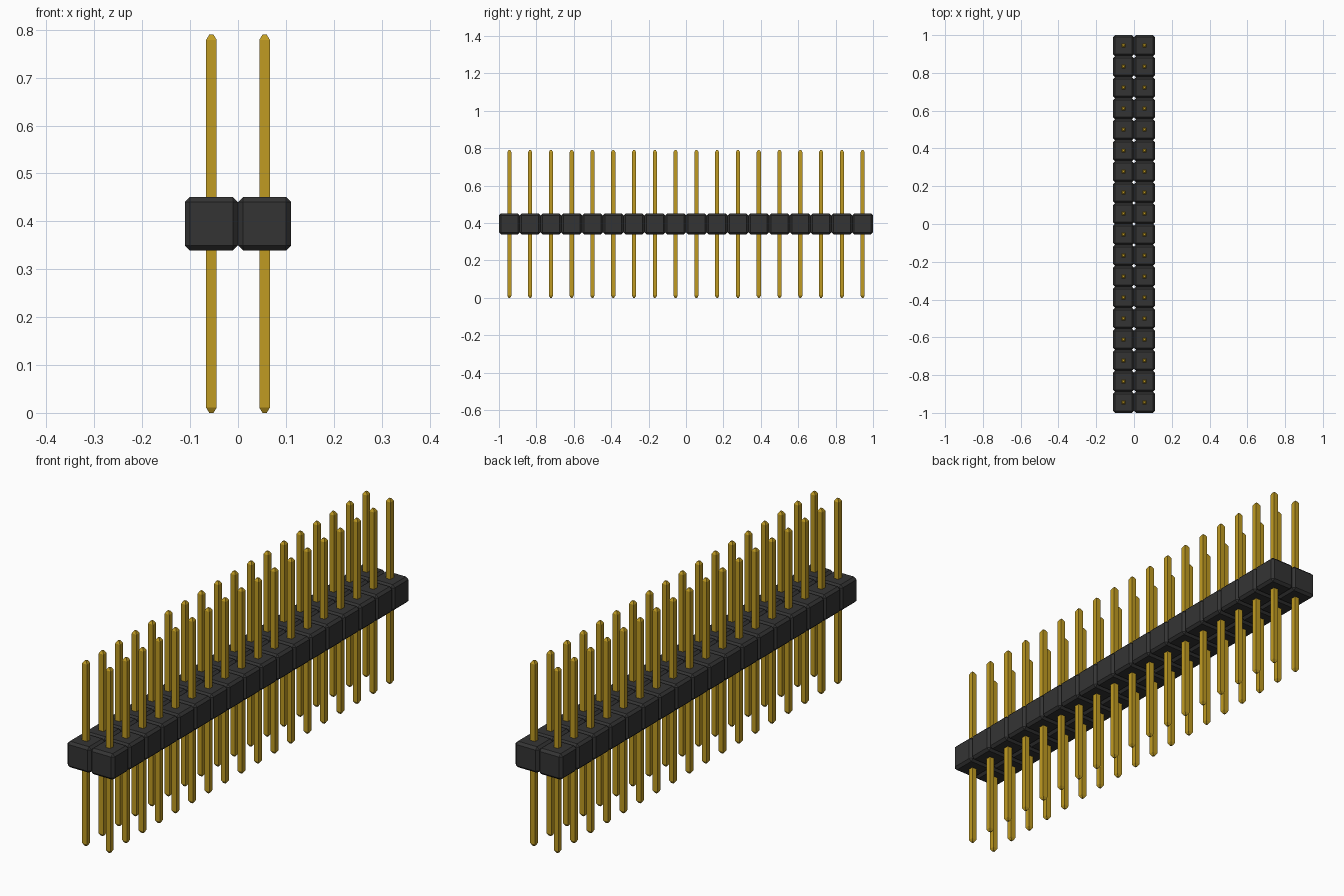
import bpy
import bmesh
from mathutils import Matrix

ROWS, COLS = 18, 2
PITCH = 2.0 / ROWS
BODY_Z = 0.395          # centre height of the plastic blocks
PIN_H = 0.79            # full pin height
PIN_W = 0.022           # pin thickness
TIP_H, TIP_W = 0.011, 0.009

cube = bpy.data.objects.get("Cube")
if cube:
    bpy.data.objects.remove(cube, do_unlink=True)


def material(name, rgb):
    mat = bpy.data.materials.new(name)
    mat.use_nodes = True
    colour = (*rgb, 1.0)
    mat.diffuse_color = colour
    mat.node_tree.nodes["Principled BSDF"].inputs["Base Color"].default_value = colour
    return mat


def add_object(name, bm, mat):
    """Make an object at the first grid cell from a bmesh."""
    mesh = bpy.data.meshes.new(name)
    bm.to_mesh(mesh)
    bm.free()
    mesh.materials.append(mat)
    obj = bpy.data.objects.new(name, mesh)
    obj.location = (-PITCH * (COLS - 1) / 2, -PITCH * (ROWS - 1) / 2, BODY_Z)
    bpy.context.collection.objects.link(obj)
    return obj


def add_grid(obj):
    """Repeat the part over the two columns and all rows."""
    for label, count, step in (("columns", COLS, (PITCH, 0, 0)),
                               ("rows", ROWS, (0, PITCH, 0))):
        arr = obj.modifiers.new(label, 'ARRAY')
        arr.count = count
        arr.use_relative_offset = False
        arr.use_constant_offset = True
        arr.constant_offset_displace = step


black = material("black plastic", (0.034, 0.034, 0.034))
gold = material("gold metal", (0.53, 0.33, 0.016))

# Plastic housing: chamfered cubes side by side
bm = bmesh.new()
bmesh.ops.create_cube(bm, size=PITCH)
housing = add_object("housing_blocks", bm, black)
chamfer = housing.modifiers.new("chamfer", 'BEVEL')
chamfer.width = 0.0105
chamfer.segments = 1
add_grid(housing)

# Square pins with a short taper at both ends
bm = bmesh.new()
bmesh.ops.create_cube(bm, size=1.0, matrix=Matrix.Diagonal(
    (PIN_W, PIN_W, PIN_H - 2 * TIP_H, 1.0)))
bm.normal_update()
for end in [f for f in bm.faces if abs(f.normal.z) > 0.9]:
    rise = TIP_H if end.normal.z > 0 else -TIP_H
    tip = bmesh.ops.extrude_face_region(bm, geom=[end])["geom"]
    bmesh.ops.delete(bm, geom=[end], context='FACES_ONLY')
    for v in (g for g in tip if isinstance(g, bmesh.types.BMVert)):
        v.co.x *= TIP_W / PIN_W
        v.co.y *= TIP_W / PIN_W
        v.co.z += rise
bmesh.ops.recalc_face_normals(bm, faces=bm.faces)
pins = add_object("pins", bm, gold)
add_grid(pins)
